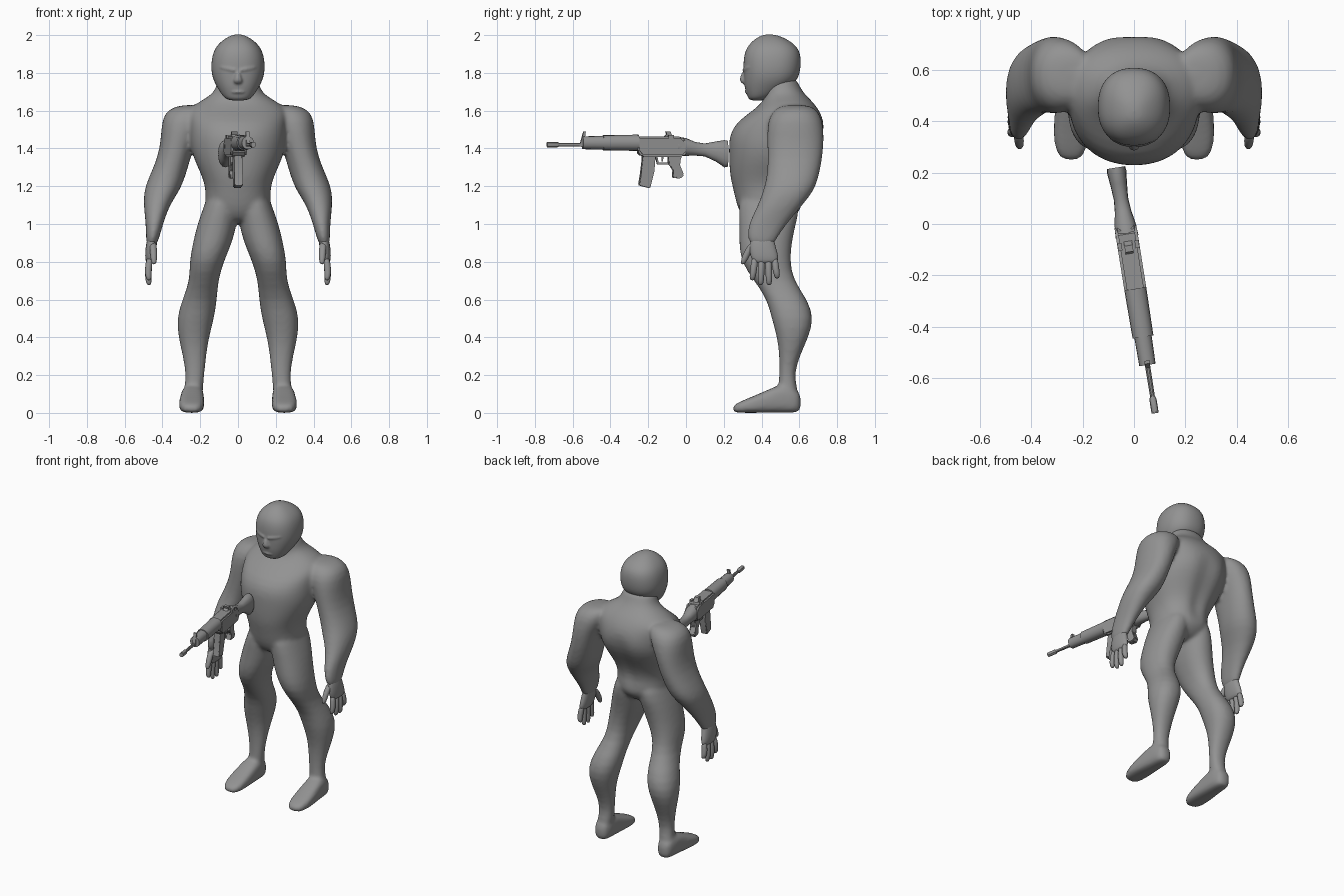
import bpy, bmesh, math
from mathutils import Matrix

grey = bpy.data.materials.new("plain grey")
grey.diffuse_color = (0.29, 0.29, 0.29, 1)


def loft(bm, rows, axis="z", side=1, n=24, power=2.2, grow=1.0):
    """Skin closed rings; each row is (along, centre x, other centre, radius x, other radius)."""
    rings = []
    for along, cx, c2, rx, r2 in rows:
        ring = []
        for i in range(n):
            a = 2 * math.pi * i / n
            c, s = math.cos(a), math.sin(a)
            x = cx + grow * rx * math.copysign(abs(c) ** (2 / power), c)
            o = c2 + grow * r2 * math.copysign(abs(s) ** (2 / power), s)
            ring.append(bm.verts.new((side * x, o, along) if axis == "z" else (side * x, along, o)))
        rings.append(ring)
    for a, b in zip(rings, rings[1:]):
        for i in range(n):
            bm.faces.new((a[i], a[(i + 1) % n], b[(i + 1) % n], b[i]))
    bm.faces.new(rings[0])
    bm.faces.new(rings[-1])


def slab(bm, outline, half, x=0):
    """Extrude a (y, z) outline sideways."""
    a = [bm.verts.new((x - half, y, z)) for y, z in outline]
    b = [bm.verts.new((x + half, y, z)) for y, z in outline]
    n = len(a)
    for i in range(n):
        bm.faces.new((a[i], a[(i + 1) % n], b[(i + 1) % n], b[i]))
    bm.faces.new(a)
    bm.faces.new(b)


def blob(bm, matrix):
    bmesh.ops.create_uvsphere(bm, u_segments=16, v_segments=10, radius=1, matrix=matrix)


def finish(name, bm, subdiv=0):
    bmesh.ops.recalc_face_normals(bm, faces=bm.faces)
    mesh = bpy.data.meshes.new(name)
    bm.to_mesh(mesh)
    bm.free()
    mesh.materials.append(grey)
    ob = bpy.data.objects.new(name, mesh)
    bpy.context.collection.objects.link(ob)
    bpy.ops.object.select_all(action="DESELECT")
    ob.select_set(True)
    bpy.context.view_layer.objects.active = ob
    if subdiv:
        bpy.ops.object.shade_smooth()
        mod = ob.modifiers.new("subdivision", "SUBSURF")
        mod.levels = mod.render_levels = subdiv
    else:
        bpy.ops.object.shade_smooth_by_angle(angle=math.radians(35))
    return ob


def fuse(ob, size, iterations):
    """Merge overlapping shells into one smooth skin."""
    mod = ob.modifiers.new("fuse", "REMESH")
    mod.mode = "VOXEL"
    mod.voxel_size = size
    mod.use_smooth_shade = True
    mod = ob.modifiers.new("relax", "SMOOTH")
    mod.factor = 0.5
    mod.iterations = iterations


# Body: torso, arms, legs and feet fused into one skin
bm = bmesh.new()
loft(bm, [(1.0, 0, .43, .09, .10), (1.05, 0, .44, .16, .15), (1.10, 0, .445, .178, .178),
          (1.18, 0, .43, .170, .18), (1.25, 0, .43, .19, .198), (1.32, 0, .447, .225, .22),
          (1.40, 0, .472, .254, .247), (1.47, 0, .485, .258, .258), (1.54, 0, .50, .26, .235),
          (1.60, 0, .53, .27, .178), (1.645, 0, .54, .215, .135), (1.685, 0, .525, .135, .105),
          (1.73, 0, .505, .115, .095), (1.78, 0, .50, .105, .085)])
# shallow spine groove
for v in bm.verts:
    if v.co.y > .5 and abs(v.co.x) < .02 and 1.15 < v.co.z < 1.5:
        v.co.y -= .025
for s in (1, -1):
    # arm from shoulder to wrist
    loft(bm, [(1.632, .235, .58, .06, .06), (1.608, .265, .58, .105, .11), (1.55, .287, .578, .114, .143),
              (1.45, .315, .58, .09, .147), (1.35, .338, .578, .085, .141), (1.25, .375, .566, .093, .133),
              (1.18, .402, .545, .093, .132), (1.10, .432, .50, .067, .114), (1.00, .442, .43, .044, .10),
              (.93, .452, .405, .035, .078), (.88, .458, .40, .024, .06)], side=s, grow=1.035)
    # leg from hip to ankle
    loft(bm, [(1.20, .07, .435, .07, .13), (1.10, .088, .442, .09, .165), (1.00, .11, .432, .104, .148),
              (.90, .135, .42, .103, .138), (.80, .167, .42, .09, .13), (.70, .18, .465, .074, .104),
              (.60, .203, .537, .091, .106), (.50, .226, .566, .099, .112), (.40, .235, .566, .08, .082),
              (.30, .23, .548, .061, .053), (.20, .227, .533, .048, .038), (.13, .235, .54, .05, .052),
              (.05, .24, .54, .045, .05)], side=s, grow=1.015)
    # foot
    loft(bm, [(.245, .245, .02, .035, .018), (.285, .246, .03, .063, .03), (.36, .246, .045, .069, .045),
              (.45, .243, .065, .064, .065), (.52, .24, .08, .059, .08), (.58, .24, .062, .053, .062),
              (.61, .24, .055, .03, .045)], axis="y", side=s, power=3)
fuse(finish("body", bm, 1), 0.011, 9)

# Hands: palm, four fingers and a thumb
for s, name in ((1, "left_hand"), (-1, "right_hand")):
    bm = bmesh.new()
    loft(bm, [(.97, .447, .41, .020, .05), (.91, .456, .40, .030, .068), (.85, .463, .41, .030, .077),
              (.81, .467, .42, .025, .074), (.79, .468, .42, .016, .06)], side=s, n=12)
    for y0, y1, tip in ((.365, .352, .70), (.40, .396, .675), (.435, .44, .675), (.468, .482, .71)):
        loft(bm, [(.83, .466, y0, .019, .020), (.76, .476, (y0 + y1) / 2, .020, .020),
                  (tip + .02, .474, y1, .018, .018), (tip, .470, y1, .010, .011)], side=s, n=8)
    loft(bm, [(.91, .452, .37, .020, .022), (.87, .448, .335, .021, .024),
              (.81, .445, .308, .019, .020), (.785, .445, .30, .010, .010)], side=s, n=8)
    finish(name, bm, 1)

# Head with brows, nose and lips fused in
bm = bmesh.new()
loft(bm, [(1.652, 0, .375, .05, .04), (1.675, 0, .395, .081, .07), (1.72, 0, .425, .109, .115),
          (1.76, 0, .448, .131, .142), (1.81, 0, .455, .144, .152), (1.88, 0, .457, .141, .154),
          (1.935, 0, .457, .122, .138), (1.978, 0, .45, .078, .09), (2.005, 0, .44, .025, .03)], power=2.3)
loft(bm, [(1.815, 0, .32, .014, .02), (1.78, 0, .307, .017, .022), (1.755, 0, .304, .028, .022),
          (1.738, 0, .318, .018, .014)], n=10)
for s in (1, -1):
    blob(bm, Matrix.Translation((s * .052, .325, 1.822)) @ Matrix.Rotation(s * .4, 4, "Z")
         @ Matrix.Rotation(-s * .2, 4, "Y") @ Matrix.Diagonal((.055, .018, .016, 1)))
blob(bm, Matrix.Translation((0, .33, 1.70)) @ Matrix.Diagonal((.042, .02, .012, 1)))
fuse(finish("head", bm, 2), 0.006, 4)

# Rifle: modelled along y, then turned slightly to one side
rifle = []


def gun(name, bm):
    rifle.append(finish(name, bm))


def gun_slab(name, outline, half, bevel=0.0, x=0):
    bm = bmesh.new()
    slab(bm, outline, half, x)
    if bevel:
        bmesh.ops.bevel(bm, geom=bm.edges[:], offset=bevel, segments=2, affect="EDGES")
    gun(name, bm)


def gun_tube(name, rows, n=16):
    bm = bmesh.new()
    loft(bm, [(y, 0, z, r, rz) for y, z, r, rz in rows], axis="y", n=n)
    gun(name, bm)


gun_tube("rifle_stock", [(.222, 1.372, .036, .070), (.205, 1.372, .038, .072), (.16, 1.384, .033, .053),
                         (.10, 1.392, .028, .034), (.05, 1.398, .032, .036), (0, 1.408, .041, .047),
                         (-.05, 1.41, .045, .053)])
gun_slab("rifle_receiver", [(0, 1.43), (-.03, 1.463), (-.265, 1.463), (-.265, 1.385), (-.24, 1.355),
                            (-.02, 1.355), (0, 1.38)], .043, .01)
gun_tube("rifle_handguard", [(-.445, 1.43, .041, .04), (-.255, 1.43, .043, .043)])
gun_tube("rifle_fore_end", [(-.555, 1.43, .032, .034), (-.44, 1.43, .034, .036)])
gun_tube("rifle_barrel", [(-.74, 1.42, .009, .009), (-.55, 1.42, .010, .010)], 10)
gun_tube("rifle_muzzle", [(-.745, 1.42, .014, .015), (-.69, 1.42, .014, .015), (-.68, 1.42, .010, .010)], 10)
gun_slab("rifle_magazine", [(-.235, 1.37), (-.165, 1.37), (-.172, 1.28), (-.195, 1.19), (-.255, 1.205),
                            (-.238, 1.28)], .022, .004)
gun_slab("rifle_grip", [(-.095, 1.36), (-.025, 1.36), (-.04, 1.31), (-.012, 1.26), (-.03, 1.24),
                        (-.075, 1.245), (-.065, 1.285), (-.098, 1.32)], .02, .005)
gun_slab("rifle_trigger_guard", [(-.165, 1.36), (-.155, 1.36), (-.148, 1.325), (-.095, 1.325),
                                 (-.095, 1.315), (-.155, 1.315)], .009)
gun_slab("rifle_trigger", [(-.13, 1.36), (-.12, 1.36), (-.125, 1.33), (-.132, 1.33)], .005)
gun_slab("rifle_front_sight", [(-.572, 1.41), (-.55, 1.41), (-.538, 1.49), (-.55, 1.49)], .010)
gun_slab("rifle_rear_sight", [(-.125, 1.455), (-.06, 1.455), (-.08, 1.475), (-.085, 1.49), (-.11, 1.49),
                              (-.105, 1.475)], .016)
for x, name in ((-.034, "rifle_left_lug"), (.034, "rifle_right_lug")):
    gun_slab(name, [(-.10, 1.44), (-.07, 1.44), (-.07, 1.47), (-.10, 1.47)], .008, 0, x)
for ob in rifle:
    ob.data.transform(Matrix.Translation((-.035, 0, 0)) @ Matrix.Rotation(.158, 4, "Z"))
